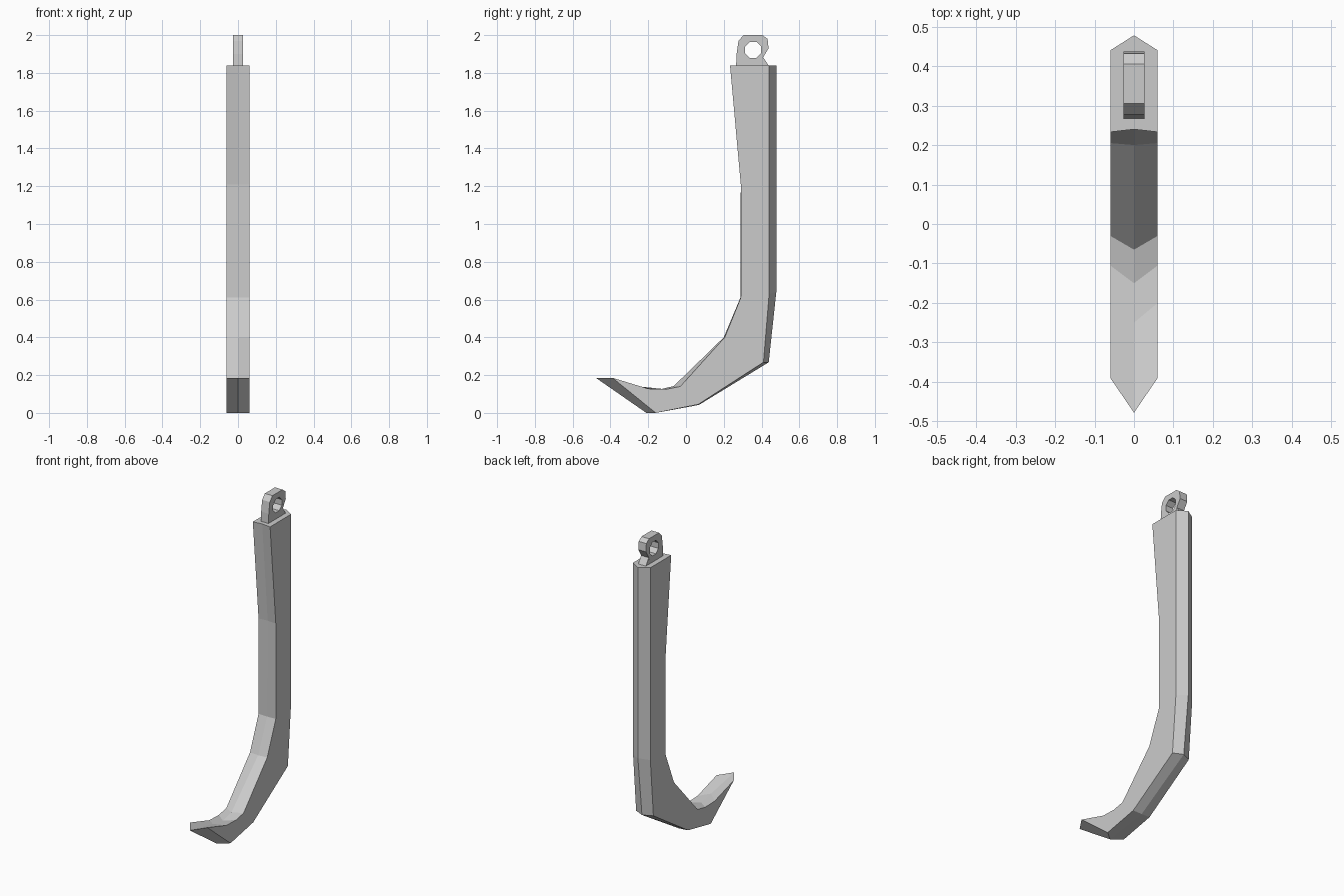
import bpy, bmesh, math

if "Cube" in bpy.data.objects:
    bpy.data.objects.remove(bpy.data.objects["Cube"])


def finish(bm, name):
    bmesh.ops.recalc_face_normals(bm, faces=bm.faces)
    mesh = bpy.data.meshes.new(name)
    bm.to_mesh(mesh)
    bm.free()
    obj = bpy.data.objects.new(name, mesh)
    bpy.context.collection.objects.link(obj)
    return obj


# Hooked blade: each row is side-edge (y, z) then centre-ridge (y, z),
# running down the inner edge to the tip and back up the outer edge
HALF = 0.06
rows = [
    (0.233, 1.84, 0.24, 1.84), (0.29, 1.21, 0.295, 1.21),
    (0.29, 0.61, 0.288, 0.61), (0.205, 0.40, 0.20, 0.40),
    (-0.03, 0.14, -0.065, 0.142), (-0.105, 0.125, -0.15, 0.122),
    (-0.20, 0.128, -0.25, 0.14), (-0.39, 0.186, -0.478, 0.186),
    (-0.16, 0.0, -0.21, 0.0), (0.065, 0.045, 0.068, 0.042),
    (0.41, 0.268, 0.438, 0.268), (0.44, 0.63, 0.478, 0.64),
    (0.44, 1.84, 0.478, 1.84),
]
bm = bmesh.new()
left = [bm.verts.new((-HALF, r[0], r[1])) for r in rows]
mid = [bm.verts.new((0, r[2], r[3])) for r in rows]
right = [bm.verts.new((HALF, r[0], r[1])) for r in rows]
for i in range(len(rows) - 1):
    for a, b in ((left, mid), (mid, right)):
        bm.faces.new((a[i], b[i], b[i + 1], a[i + 1]))
bm.faces.new(left)
bm.faces.new(right)
bm.faces.new((left[0], mid[0], right[0], right[-1], mid[-1], left[-1]))
finish(bm, "hook_blade")

# Hanging eye: rounded outline with an octagonal hole, given thickness
outer = [(0.265, 1.83), (0.268, 1.90), (0.278, 1.97), (0.305, 2.0),
         (0.405, 2.0), (0.432, 1.98), (0.437, 1.93), (0.407, 1.88),
         (0.412, 1.83)]
hole = [(0.355 + 0.046 * math.cos(math.radians(22.5 + 45 * k)),
         1.922 + 0.046 * math.sin(math.radians(22.5 + 45 * k))) for k in range(8)]
bm = bmesh.new()
for loop in (outer, hole):
    vs = [bm.verts.new((0, y, z)) for y, z in loop]
    for i, v in enumerate(vs):
        bm.edges.new((v, vs[(i + 1) % len(vs)]))
bmesh.ops.triangle_fill(bm, use_beauty=True, edges=bm.edges[:], normal=(1, 0, 0))
eye = finish(bm, "hanging_eye")
solid = eye.modifiers.new("thickness", 'SOLIDIFY')
solid.thickness = 0.053
solid.offset = 0

# Small brace wedge behind the eye
bm = bmesh.new()
ends = [[bm.verts.new((x, y, z)) for y, z in ((0.40, 1.83), (0.44, 1.835), (0.407, 1.885))]
        for x in (-0.026, 0.026)]
for e in ends:
    bm.faces.new(e)
for i in range(3):
    j = (i + 1) % 3
    bm.faces.new((ends[0][i], ends[0][j], ends[1][j], ends[1][i]))
finish(bm, "eye_brace")
